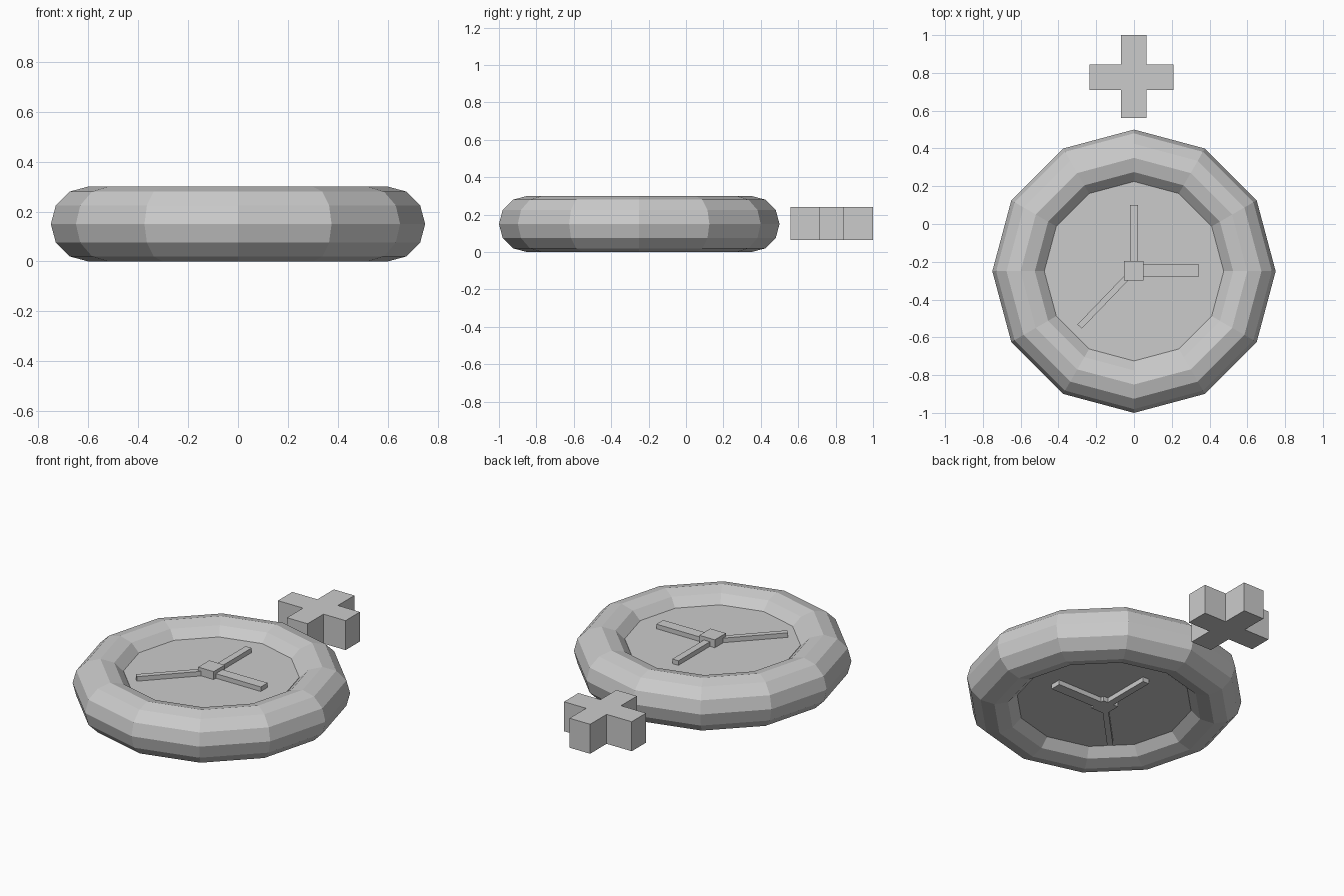
import bpy, bmesh
from math import pi, atan2, hypot, cos, sin

if "Cube" in bpy.data.objects:
    bpy.data.objects.remove(bpy.data.objects["Cube"])

CY, CZ = -0.25, 0.15   # case centre


def mesh_object(name, bm):
    bmesh.ops.recalc_face_normals(bm, faces=bm.faces)
    me = bpy.data.meshes.new(name)
    bm.to_mesh(me)
    bm.free()
    ob = bpy.data.objects.new(name, me)
    bpy.context.collection.objects.link(ob)
    return ob


def prism(name, outline, z0, z1):
    """Extrude a flat outline from z0 up to z1."""
    bm = bmesh.new()
    face = bm.faces.new([bm.verts.new((x, y, z0)) for x, y in outline])
    top = bmesh.ops.extrude_face_region(bm, geom=[face])["geom"]
    verts = [v for v in top if isinstance(v, bmesh.types.BMVert)]
    bmesh.ops.translate(bm, verts=verts, vec=(0, 0, z1 - z0))
    return mesh_object(name, bm)


def bar(name, start, end, width, z0, z1):
    """Straight bar between two plan points."""
    dx, dy = end[0] - start[0], end[1] - start[1]
    n = width / 2 / hypot(dx, dy)
    ox, oy = -dy * n, dx * n
    (ax, ay), (bx, by) = start, end
    return prism(name, [(ax + ox, ay + oy), (ax - ox, ay - oy),
                        (bx - ox, by - oy), (bx + ox, by + oy)], z0, z1)


# Case: faceted ring, 12 sides around and 12 across
bpy.ops.mesh.primitive_torus_add(location=(0, CY, CZ), major_radius=0.6,
                                 minor_radius=0.15, major_segments=12,
                                 minor_segments=12)
bpy.context.object.name = "case_ring"

# Dial: 12-sided disc filling the ring
dial = [(0.475 * cos(i * pi / 6), CY + 0.475 * sin(i * pi / 6)) for i in range(12)]
prism("dial", dial, 0.068, 0.233)

# Hands and hub, standing out on both faces of the dial
bar("minute_hand", (0, -0.2), (0, 0.1), 0.04, 0.04, 0.26)
bar("hour_hand", (0.05, -0.247), (0.345, -0.247), 0.064, 0.04, 0.26)
bar("second_hand", (-0.03, -0.275), (-0.288, -0.543), 0.032, 0.04, 0.26)
bar("hub", (-0.052, -0.248), (0.05, -0.248), 0.104, 0.04, 0.28)

# Crown: plus-shaped block behind the ring
xs, ys = (-0.235, -0.07, 0.065, 0.21), (0.56, 0.71, 0.845, 1.0)
cross = [(1, 0), (2, 0), (2, 1), (3, 1), (3, 2), (2, 2),
         (2, 3), (1, 3), (1, 2), (0, 2), (0, 1), (1, 1)]
prism("crown", [(xs[i], ys[j]) for i, j in cross], 0.065, 0.24)
